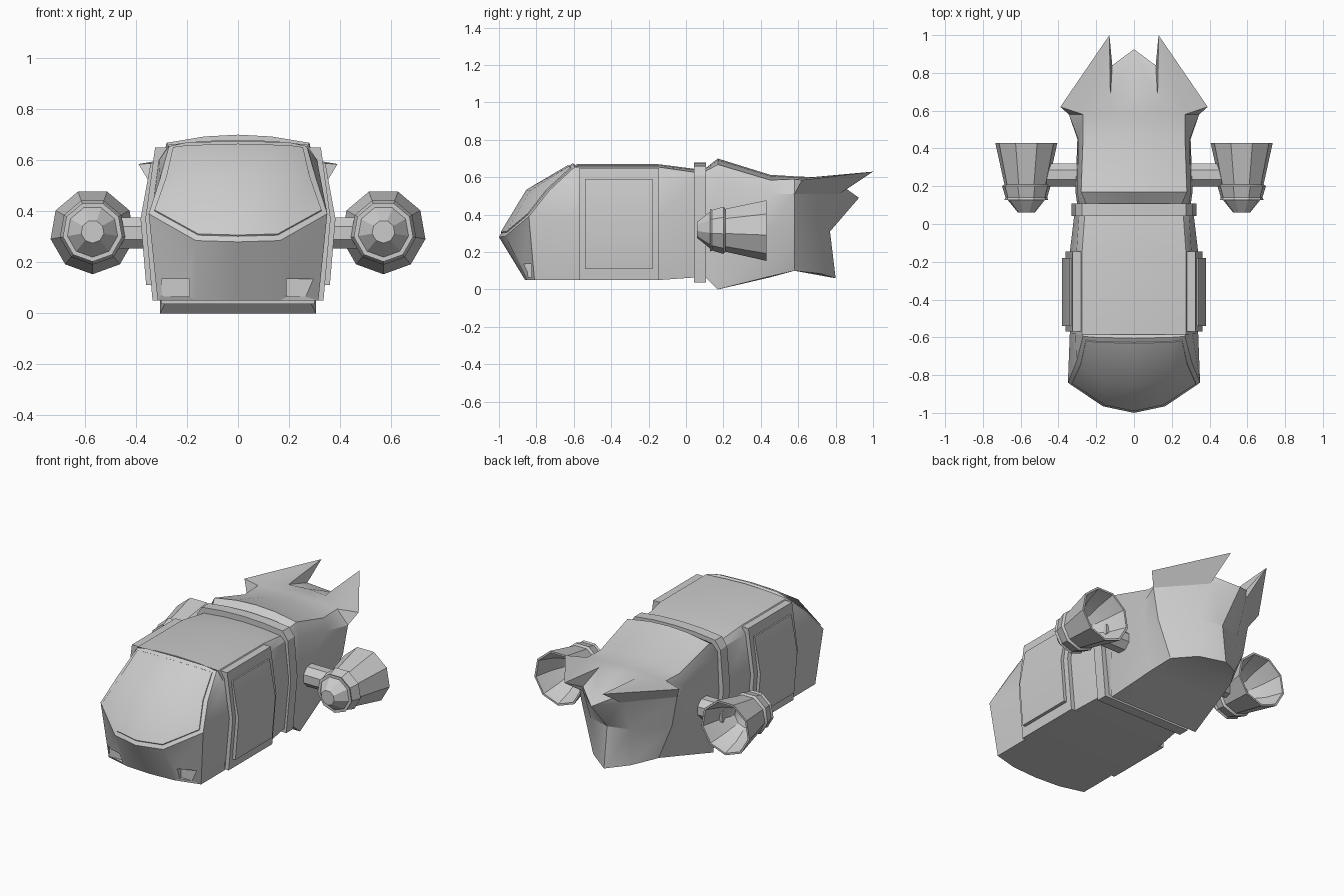
import bpy, bmesh
from math import sin, cos, pi

if "Cube" in bpy.data.objects:
    bpy.data.objects.remove(bpy.data.objects["Cube"])


def make(name, verts, faces, mirror=False, angle=30):
    """Mesh object from points, optionally mirrored over x = 0."""
    me = bpy.data.meshes.new(name)
    me.from_pydata(verts, [], faces)
    bm = bmesh.new()
    bm.from_mesh(me)
    if mirror:
        geo = bm.verts[:] + bm.edges[:] + bm.faces[:]
        bmesh.ops.mirror(bm, geom=geo, axis='X', merge_dist=0.0005)
        bmesh.ops.remove_doubles(bm, verts=bm.verts[:], dist=0.0005)
    bmesh.ops.recalc_face_normals(bm, faces=bm.faces[:])
    bm.to_mesh(me)
    bm.free()
    ob = bpy.data.objects.new(name, me)
    bpy.context.collection.objects.link(ob)
    smooth(ob, angle)
    return ob


def smooth(ob, angle=30):
    bpy.ops.object.select_all(action='DESELECT')
    bpy.context.view_layer.objects.active = ob
    ob.select_set(True)
    bpy.ops.object.shade_smooth_by_angle(angle=angle * pi / 180)


def loft(name, rings, mirror=False, caps=True):
    """Skin a stack of closed rings."""
    n = len(rings[0])
    verts = [p for r in rings for p in r]
    faces = [(k * n + i, k * n + (i + 1) % n, (k + 1) * n + (i + 1) % n, (k + 1) * n + i)
             for k in range(len(rings) - 1) for i in range(n)]
    if caps:
        faces += [tuple(range(n)), tuple(range(len(verts) - n, len(verts)))]
    return make(name, verts, faces, mirror)


def both(half):
    """Complete a half outline with its mirror image."""
    return half + [(-x, y, z) for x, y, z in reversed(half) if x > 0]


def section(y, *pts):
    return [(x, y, z) for x, z in pts]


# Nose: stacked outlines from the floor to the top of the windscreen
nose = loft("nose", [both(h) for h in (
    [(0, -.86, .05), (.165, -.85, .05), (.315, -.81, .05), (.315, -.58, .05)],
    [(0, -1, .28), (.165, -.965, .285), (.35, -.84, .39), (.34, -.58, .37)],
    [(0, -.85, .53), (.18, -.83, .525), (.305, -.73, .53), (.31, -.58, .60)],
    [(0, -.605, .675), (.20, -.60, .67), (.27, -.595, .655), (.27, -.58, .655)])])

# Windscreen: inset the front upper faces
bm = bmesh.new()
bm.from_mesh(nose.data)
glass = [f for f in bm.faces if f.normal.y < -.2 and f.normal.z > .1
         and abs(f.normal.x) < .7 and f.calc_center_median().z > .3]
bmesh.ops.inset_region(bm, faces=glass, thickness=.025, depth=0)
bmesh.ops.inset_region(bm, faces=glass, thickness=.003, depth=.005)
bm.to_mesh(nose.data)
bm.free()

# Headlight recesses
lamp = [[(.19, y, .065), (.30, y, .065), (.30, y, .135), (.19, y, .135)] for y in (-.95, -.825)]
cutter = loft("headlight_cutter", lamp, mirror=True)
cutter.hide_render = True
cutter.hide_viewport = True
cut = nose.modifiers.new("headlights", 'BOOLEAN')
cut.object = cutter
cut.operation = 'DIFFERENCE'
cut.solver = 'EXACT'
smooth(nose)

# Cabin
main = [(0, .05), (.31, .05), (.34, .37), (.305, .61), (.275, .655), (.14, .665), (0, .67)]
neck = [(0, .065), (.285, .065), (.315, .37), (.29, .60), (.26, .625), (.13, .638), (0, .643)]
loft("cabin", [both(section(y, *p)) for y, p in ((-.585, main), (-.15, main), (.06, neck))])

# Collar between cabin and rear hull
band = [(0, .037), (.30, .037), (.33, .37), (.31, .61), (.275, .66), (.14, .675), (0, .68)]
loft("collar", [both(section(y, *band)) for y in (.042, .108)])

# Doors and their frames
frame = [(.28, .05), (.335, .05), (.363, .37), (.325, .65), (.28, .65)]
door = [(.30, .11), (.36, .11), (.382, .37), (.342, .59), (.30, .59)]
loft("door_frames", [section(y, *frame) for y in (-.57, -.145)], mirror=True)
loft("doors", [section(y, *door) for y in (-.54, -.18)], mirror=True)

# Rear hull (half) running into the tail fins
rear = [
    section(.10, (0, .07), (.27, .07), (.30, .35), (.29, .59), (.25, .63), (.13, .64), (0, .645)),
    section(.17, (0, 0), (.305, 0), (.31, .33), (.30, .58), (.28, .668), (.13, .693), (0, .70)),
    section(.45, (0, .065), (.25, .07), (.30, .32), (.295, .51), (.27, .585), (.13, .607), (0, .613)),
    section(.58, (0, .10), (.22, .10), (.31, .32), (.345, .51), (.27, .59), (.125, .60), (0, .605))]
verts = [p for r in rear for p in r]
faces = [(k * 7 + i, k * 7 + i + 1, k * 7 + i + 8, k * 7 + i + 7) for k in range(3) for i in range(6)]
bot, chine, mid, high, edge, deck, top = range(21, 28)
tail = {
    "flare": (.39, .62, .585), "tip": (.13, 1, .63), "notch": (.115, .84, .55),
    "spike": (0, .925, .49), "slot": (.125, .67, .60), "crest": (0, .69, .60),
    "keel": (0, .77, .31), "foot": (0, .80, .06), "m_low": (.13, .72, .085),
    "m_mid": (.14, .73, .31), "m_up": (.13, .82, .51)}
ids = {k: 28 + i for i, k in enumerate(tail)}
verts += tail.values()
for f in (
        (edge, "flare", "tip"), (edge, "tip", "slot", deck), (high, "flare", edge),
        (deck, "slot", "crest", top), ("slot", "tip", "notch"),
        ("slot", "notch", "spike", "crest"), ("flare", "tip", "m_up", high),
        ("tip", "notch", "m_up"), ("notch", "spike", "m_up"),
        (high, "m_up", "m_mid", mid), ("m_up", "spike", "keel", "m_mid"),
        (mid, "m_mid", "m_low", chine), ("m_mid", "keel", "foot", "m_low"),
        (chine, "m_low", "foot", bot)):
    faces.append(tuple(ids.get(i, i) for i in f))
make("rear_hull_and_fins", verts, faces, mirror=True)

# Engines: nine-sided lathe around an axis along y
lathe = [(.06, .045), (.127, .10), (.127, .118), (.14, .112), (.20, .13), (.21, .118),
         (.43, .167), (.43, .155), (.32, .12), (.24, .07), (.22, .02)]
ring = lambda y, r: [(.57 + r * sin(2 * pi * (i + .5) / 9), y, .32 + r * cos(2 * pi * (i + .5) / 9))
                     for i in range(9)]
loft("engines", [ring(y, r) for y, r in lathe], mirror=True)

# Engine pylons
pylon = [[(x, .26 + .066 * cos(pi * (i + .5) / 4), .315 + .066 * sin(pi * (i + .5) / 4))
          for i in range(8)] for x in (.25, .47)]
loft("engine_pylons", pylon, mirror=True)
